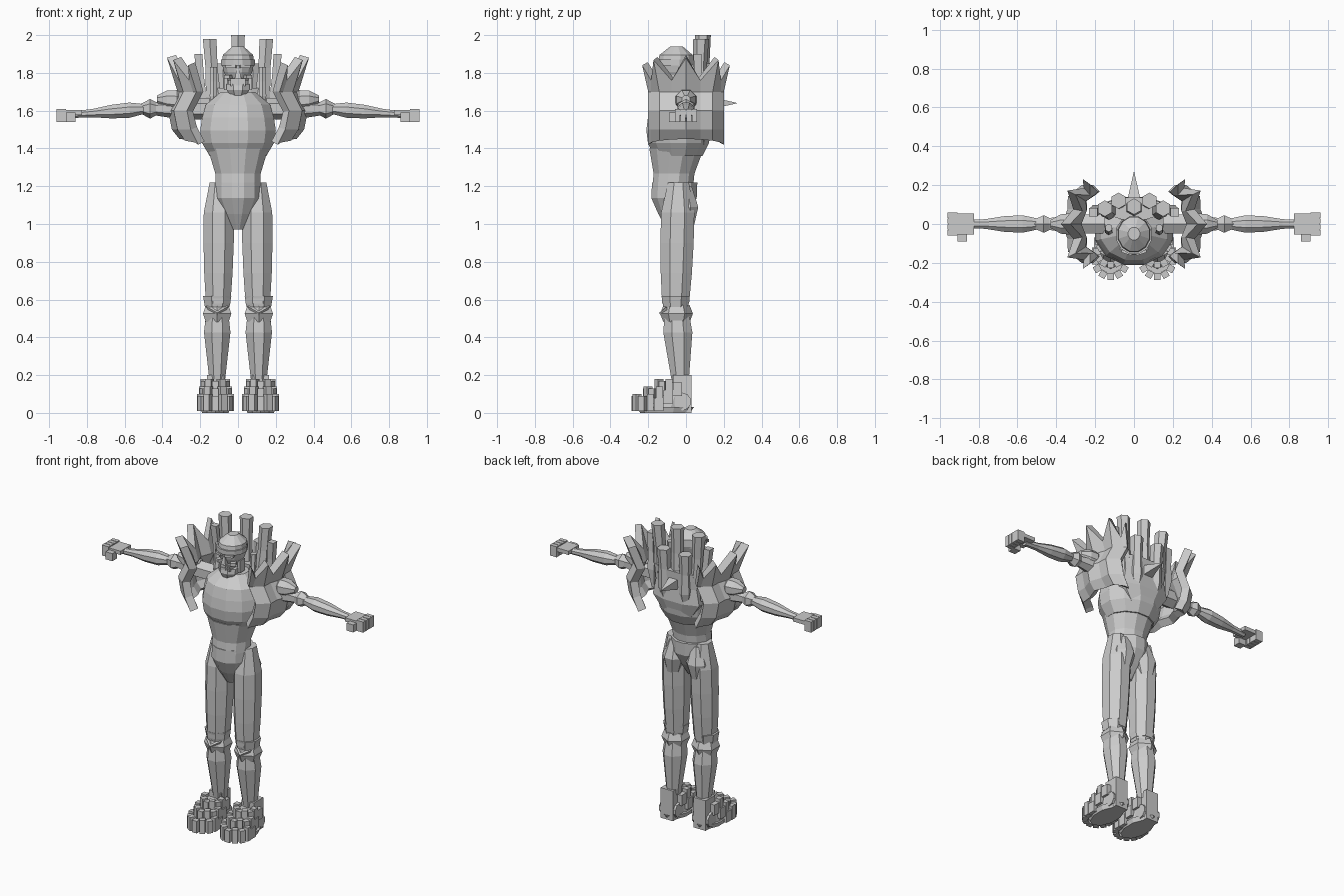
import bpy, bmesh, math
from mathutils import Vector, Matrix, Euler

if "Cube" in bpy.data.objects:
    bpy.data.objects.remove(bpy.data.objects["Cube"], do_unlink=True)

grey = bpy.data.materials.new("plain_grey")
grey.use_nodes = True
grey.diffuse_color = (.6, .6, .6, 1)
grey.node_tree.nodes["Principled BSDF"].inputs["Base Color"].default_value = grey.diffuse_color


def add_object(name, bm):
    """Turn a bmesh into a flat-shaded grey object."""
    data = bpy.data.meshes.new(name)
    bm.to_mesh(data)
    bm.free()
    data.materials.append(grey)
    obj = bpy.data.objects.new(name, data)
    bpy.context.collection.objects.link(obj)
    return obj


def limb(name, start, end, radii, sides=8, depth=1):
    """Skin evenly spaced rings of the given radii along the main axis of start to end."""
    start, end = Vector(start), Vector(end)
    span = end - start
    main = max(range(3), key=lambda axis: abs(span[axis]))
    across, through = (main + 1) % 3, (main + 2) % 3
    bm = bmesh.new()
    rings = []
    for step, radius in enumerate(radii):
        ring = []
        for side in range(sides):
            angle = math.tau * (side + .5) / sides
            corner = radius / math.cos(math.pi / sides)
            point = start + span * step / (len(radii) - 1)
            point[across] += corner * math.cos(angle)
            point[through] += corner * math.sin(angle) * depth
            ring.append(bm.verts.new(point))
        rings.append(ring)
    for low, high in zip(rings, rings[1:]):
        for side in range(sides):
            after = (side + 1) % sides
            bm.faces.new((low[side], low[after], high[after], high[side]))
    bm.faces.new(reversed(rings[0]))
    bm.faces.new(rings[-1])
    bmesh.ops.recalc_face_normals(bm, faces=bm.faces)
    return add_object(name, bm)


def box(name, centre, size, turn=0):
    bm = bmesh.new()
    place = Matrix.LocRotScale(Vector(centre), Euler((0, 0, turn)), Vector(size))
    bmesh.ops.create_cube(bm, size=1, matrix=place)
    return add_object(name, bm)


def post(name, foot, top, radius, sides=6):
    """Leaning post with a tapered foot and a flat top."""
    profile = [radius * share for share in (.4, 1, .8, .9)]
    return limb(name, foot, top, profile, sides)


def shoulder_pad(columns=9):
    """Curved, stepped plate whose upper edge rises to five points."""
    heights = (1.42, 1.5, 1.6, 1.7, 1.76)
    bulges = (-.02, .02, .04, -.01, .01)
    bm = bmesh.new()
    rows = []
    for height, bulge in zip(heights, bulges):
        row = []
        for column in range(columns):
            angle = math.pi * (column / (columns - 1) - .5)
            outward, sideways = math.cos(angle), math.sin(angle)
            ridge = column % 2 == 0
            tip = .08 + .04 * outward if ridge and height == heights[-1] else 0
            drop = .03 * outward if height == heights[0] else 0
            x = .22 + .1 * outward + bulge + tip * .3 + (.01 if ridge else -.01)
            y = sideways * (.2 + tip * .4)
            row.append(bm.verts.new((x, y, height + tip + drop)))
        rows.append(row)
    for low, high in zip(rows, rows[1:]):
        for i in range(columns - 1):
            bm.faces.new((low[i], low[i + 1], high[i + 1], high[i]))
    pad = add_object("shoulder_pad", bm)
    shell = pad.modifiers.new("thickness", "SOLIDIFY")
    shell.thickness = .05
    shell.offset = -1


# Trunk
limb("pelvis", (0, -.07, .97), (0, -.06, 1.22), (.03, .08, .12, .12), sides=12)
limb("waist", (0, -.07, 1.2), (0, -.05, 1.4), (.12, .12, .14, .16), sides=12, depth=.9)
limb("chest", (0, -.04, 1.36), (0, -.04, 1.7), (.15, .19, .2, .19, .17, .09), sides=12, depth=.85)
limb("neck", (0, -.04, 1.66), (0, -.05, 1.76), (.06, .05))

# Skull-like head
limb("skull", (0, -.06, 1.76), (0, -.05, 1.94), (.055, .075, .085, .08, .03), sides=12, depth=1.1)
limb("helmet_rim", (0, -.06, 1.84), (0, -.06, 1.87), (.09, .09), sides=12, depth=1.05)
limb("jaw", (0, -.1, 1.68), (0, -.09, 1.74), (.04, .06, .06), depth=.9)
box("mouth", (0, -.11, 1.75), (.08, .06, .04))
for tooth in range(6):
    for height in (1.74, 1.757):
        box("tooth", (.014 * (tooth - 2.5), -.14, height), (.012, .015, .015))
limb("nose", (0, -.14, 1.77), (0, -.14, 1.82), (.016, .008), sides=4)

# Back pack, centre post and spine spike
limb("back_pack", (0, .08, 1.42), (0, .08, 1.72), (.1, .17, .15, .16), depth=.35)
post("centre_post", (0, .08, 1.5), (0, .09, 2), .04)
limb("spine_spike", (0, .1, 1.64), (0, .27, 1.64), (.04, .02, .001), sides=4)

# Everything below is built on the left and mirrored to the right
centre_parts = set(bpy.data.objects)

# Face details
box("brow", (.035, -.14, 1.835), (.055, .03, .016), turn=.3)
box("cheek", (.05, -.12, 1.78), (.035, .04, .02), turn=.5)
box("jaw_hinge", (.065, -.06, 1.75), (.02, .05, .08))

# Posts around the back and collar
post("tall_post", (.12, .06, 1.52), (.15, .08, 1.98), .04)
post("outer_post", (.18, .08, 1.55), (.21, .06, 1.9), .024, sides=4)
post("inner_post", (.07, .1, 1.46), (.08, .12, 1.85), .04)
post("collar_post", (.13, -.04, 1.6), (.13, -.02, 1.83), .02)
shoulder_pad()

# Arm
limb("shoulder_ball", (.27, 0, 1.65), (.43, 0, 1.66), (.02, .055, .05, .02))
limb("upper_arm", (.15, 0, 1.61), (.44, 0, 1.61), (.05, .05, .03), sides=6)
limb("elbow", (.41, 0, 1.61), (.52, 0, 1.61), (.02, .045, .02), sides=6)
limb("forearm", (.48, 0, 1.61), (.86, 0, 1.58), (.025, .045, .04, .025, .02), depth=.9)

# Hand
box("palm", (.89, 0, 1.59), (.13, .11, .025))
for finger in range(4):
    box("finger", (.935, .03 * (finger - 1.5), 1.575), (.05, .026, .07))
box("thumb", (.885, -.065, 1.565), (.05, .05, .05))

# Leg
limb("thigh", (.105, -.055, .58), (.1, -.04, 1.22), (.065, .075, .08, .08, .05), depth=1.1)
limb("buttock", (.09, 0, .98), (.08, -.01, 1.2), (.04, .07, .04))
limb("knee_cuff", (.11, -.055, .56), (.11, -.055, .62), (.065, .075))
limb("knee_band", (.11, -.05, .48), (.11, -.05, .57), (.06, .075, .06), sides=6)
limb("knee_point", (.11, -.1, .53), (.11, -.14, .53), (.035, .002), sides=3)
limb("shin", (.11, -.03, .16), (.11, -.05, .56), (.04, .055, .07, .055), depth=1.1)

# Foot
limb("sole", (.12, -.11, 0), (.12, -.11, .03), (.07, .08), sides=10, depth=1.8)
limb("foot_core", (.12, -.12, .02), (.12, -.06, .16), (.07, .06, .05), sides=10, depth=1.6)
box("heel", (.12, -.02, .1), (.09, .1, .2))
limb("ankle_disc", (.06, -.02, .06), (.18, -.02, .06), (.045, .045), sides=10)

# Three stepped fans of toe blocks
for step in range(3):
    radius = .08 - .01 * step
    middle = -.19 + .05 * step
    low, high = .01 + .04 * step, .1 + .04 * step
    for toe in range(7):
        angle = math.pi * toe / 6
        top = high - .01 * (toe % 2)
        box("toe_block",
            (.12 + radius * math.cos(angle), middle - radius * math.sin(angle), (low + top) / 2),
            (.035, .035, top - low), turn=math.pi / 2 - angle)
    for side in (-radius, radius):
        box("side_block", (.12 + side, middle + .045, (low + high) / 2 - .01),
            (.03, .05, high - low - .02))

for part in bpy.data.objects:
    if part.type == "MESH" and part not in centre_parts:
        part.modifiers.new("right_side", "MIRROR")
